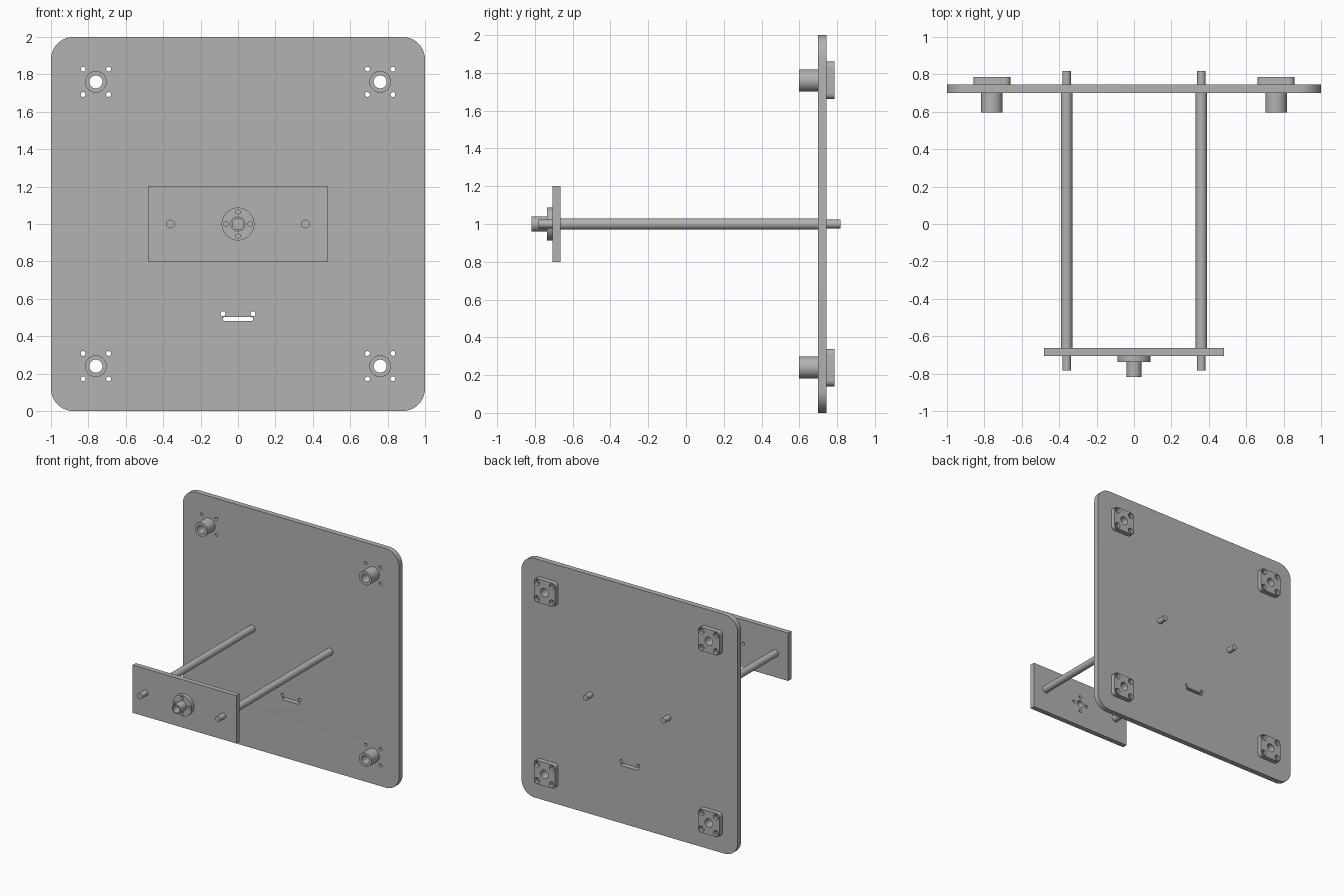
import bpy, bmesh
from math import cos, sin, pi, radians
from mathutils import Matrix

cube = bpy.data.objects.get("Cube")
if cube:
    bpy.data.objects.remove(cube, do_unlink=True)

grey = bpy.data.materials.new("machined_grey")
grey.use_nodes = True
COLOUR = (0.45, 0.45, 0.45, 1)
grey.diffuse_color = COLOUR
grey.node_tree.nodes["Principled BSDF"].inputs["Base Color"].default_value = COLOUR


def circle(r, x=0, z=0, n=32):
    return [(x + r * cos(2 * pi * i / n), z + r * sin(2 * pi * i / n)) for i in range(n)]


def rounded_rect(hx, hz, r=0, x=0, z=0, steps=10):
    if r == 0:
        return [(x + hx, z + hz), (x - hx, z + hz), (x - hx, z - hz), (x + hx, z - hz)]
    points = []
    for k, (sx, sz) in enumerate([(1, 1), (-1, 1), (-1, -1), (1, -1)]):
        for i in range(steps + 1):
            a = pi / 2 * (k + i / steps)
            points.append((x + sx * (hx - r) + r * cos(a), z + sz * (hz - r) + r * sin(a)))
    return points


def extrude(name, outlines, y0, y1, x=0, z=1):
    """Extrude an outline with its holes along y, from y0 to y1."""
    curve = bpy.data.curves.new(name, 'CURVE')
    curve.dimensions = '2D'
    curve.fill_mode = 'BOTH'
    curve.extrude = (y1 - y0) / 2
    for outline in outlines:
        spline = curve.splines.new('POLY')
        spline.points.add(len(outline) - 1)
        for point, (px, pz) in zip(spline.points, outline):
            point.co = (px, pz, 0, 1)
        spline.use_cyclic_u = True
    obj = bpy.data.objects.new(name, curve)
    bpy.context.collection.objects.link(obj)
    bpy.ops.object.select_all(action='DESELECT')
    obj.select_set(True)
    bpy.context.view_layer.objects.active = obj
    bpy.ops.object.convert(target='MESH')
    obj = bpy.context.object
    mesh = obj.data
    mesh.transform(Matrix.Translation((x, (y0 + y1) / 2, z)) @ Matrix.Rotation(pi / 2, 4, 'X'))
    bm = bmesh.new()
    bm.from_mesh(mesh)
    bmesh.ops.remove_doubles(bm, verts=bm.verts, dist=0.00005)
    bmesh.ops.recalc_face_normals(bm, faces=bm.faces)
    bm.to_mesh(mesh)
    bm.free()
    mesh.materials.clear()
    mesh.materials.append(grey)
    bpy.ops.object.shade_smooth_by_angle(angle=radians(30))
    return obj


BACK, REAR = 0.70, 0.745          # faces of the large plate
FRONT, INNER = -0.706, -0.664     # faces of the small plate
BEARING, BOLT, ROD = 0.76, 0.068, 0.36
SIGNS = [(sx, sz) for sx in (-1, 1) for sz in (-1, 1)]


def bolt_holes(r, x=0, z=0):
    return [circle(r, x + BOLT * sx, z + BOLT * sz, 20) for sx, sz in SIGNS]


# Large plate with bearing holes, bolt holes and a cable slot
holes = [rounded_rect(0.08, 0.011, 0.01, 0, -0.508, 4)]
holes += [circle(0.013, s * 0.08, -0.48, 20) for s in (-1, 1)]
for sx, sz in SIGNS:
    holes.append(circle(0.035, sx * BEARING, sz * BEARING))
    holes += bolt_holes(0.013, sx * BEARING, sz * BEARING)
extrude("large_plate", [rounded_rect(1, 1, 0.12)] + holes, BACK, REAR)

# Four flanged bearings, with counterbored bolt holes
for sx, sz in SIGNS:
    label = ("top" if sz > 0 else "bottom") + ("_left" if sx > 0 else "_right")
    x, z = sx * BEARING, 1 + sz * BEARING
    bore = circle(0.035)
    square = rounded_rect(0.099, 0.099, 0.03)
    extrude(label + "_bearing_sleeve", [circle(0.058), bore], 0.597, BACK, x, z)
    extrude(label + "_bearing_flange", [square, bore] + bolt_holes(0.013), REAR, 0.76, x, z)
    extrude(label + "_bearing_rim", [square, bore] + bolt_holes(0.024), 0.76, 0.785, x, z)

# Small front plate and the flanged nut on it
nut_bore = circle(0.03)
nut_bolts = [circle(0.013, dx * 0.064, dz * 0.064, 20)
             for dx, dz in ((1, 0), (-1, 0), (0, 1), (0, -1))]
extrude("front_plate", [rounded_rect(0.48, 0.2), nut_bore] + nut_bolts, FRONT, INNER)
extrude("nut_flange", [circle(0.088, n=48), nut_bore] + nut_bolts, -0.737, FRONT)
extrude("nut_barrel", [circle(0.04), nut_bore], -0.817, -0.737)

# Two rods with turned-down ends
for side, s in (("left", 1), ("right", -1)):
    extrude(side + "_rod", [circle(0.03)], INNER, BACK, s * ROD)
    extrude(side + "_rod_front_end", [circle(0.023)], -0.782, INNER, s * ROD)
    extrude(side + "_rod_back_end", [circle(0.023)], BACK, 0.817, s * ROD)
